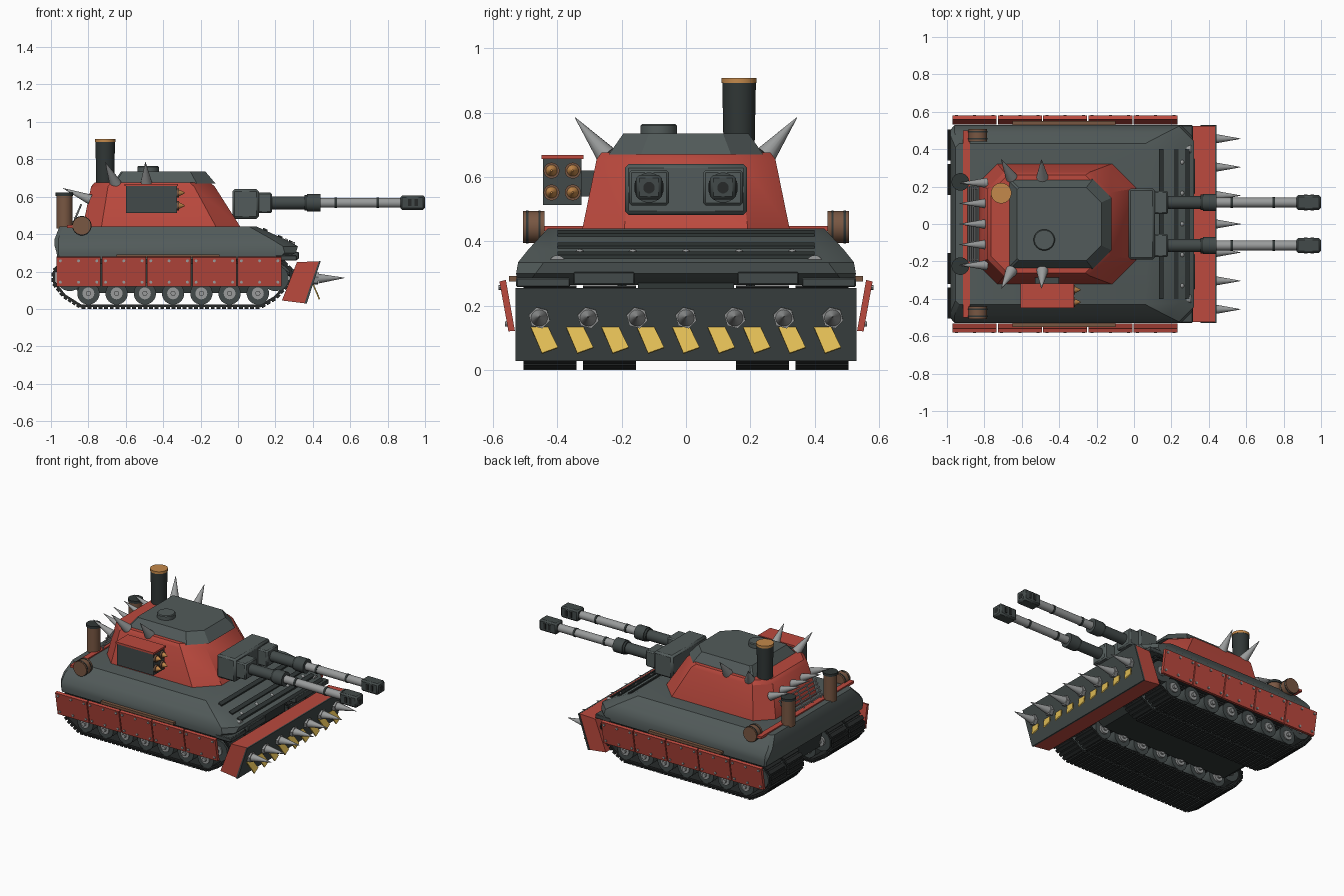
import bpy, bmesh, math
from mathutils import Vector

if "Cube" in bpy.data.objects:
    bpy.data.objects.remove(bpy.data.objects["Cube"])

COLORS = {
    "hull_grey": (0.085, 0.105, 0.103), "armour_red": (0.50, 0.067, 0.048),
    "plate_dark": (0.055, 0.068, 0.067), "track_black": (0.020, 0.023, 0.023),
    "stack_black": (0.030, 0.038, 0.037), "steel": (0.32, 0.33, 0.33),
    "rust_brown": (0.19, 0.095, 0.055), "copper": (0.55, 0.25, 0.07),
    "warning_yellow": (0.74, 0.50, 0.09),
}
MATS = {}
for key, col in COLORS.items():
    MATS[key] = bpy.data.materials.new(key)
    MATS[key].diffuse_color = (*col, 1)


class Part:
    """Collects solids into one named object."""
    def __init__(self, name, mat):
        self.name, self.mat, self.bm = name, mat, bmesh.new()

    def loft(self, rings):
        vs = [[self.bm.verts.new(p) for p in r] for r in rings]
        n = len(vs[0])
        for a, b in zip(vs, vs[1:]):
            for i in range(n):
                j = (i + 1) % n
                self.bm.faces.new((a[i], a[j], b[j], b[i]))
        self.bm.faces.new(vs[0][::-1])
        self.bm.faces.new(vs[-1])
        return self

    def box(self, lo, hi):
        def ring(z):
            return [(lo[0], lo[1], z), (hi[0], lo[1], z), (hi[0], hi[1], z), (lo[0], hi[1], z)]
        return self.loft([ring(lo[2]), ring(hi[2])])

    def prism(self, xz, y0, y1):
        return self.loft([[(x, y, z) for x, z in xz] for y in (y0, y1)])

    def rod(self, a, b, r1, r2=None, n=16):
        a, b = Vector(a), Vector(b)
        d = (b - a).normalized()
        u = d.orthogonal().normalized()
        v = d.cross(u)
        def ring(c, r):
            return [c + r * (math.cos(t) * u + math.sin(t) * v)
                    for t in (2 * math.pi * i / n for i in range(n))]
        return self.loft([ring(a, r1), ring(b, r1 if r2 is None else r2)])

    def ball(self, c, r):
        for v in bmesh.ops.create_uvsphere(self.bm, u_segments=12, v_segments=8, radius=r)["verts"]:
            v.co += Vector(c)
        return self

    def done(self, bevel=0):
        bmesh.ops.recalc_face_normals(self.bm, faces=self.bm.faces)
        me = bpy.data.meshes.new(self.name)
        self.bm.to_mesh(me)
        self.bm.free()
        me.materials.append(MATS[self.mat])
        me.polygons.foreach_set("use_smooth", [True] * len(me.polygons))
        me.set_sharp_from_angle(angle=math.radians(32))
        ob = bpy.data.objects.new(self.name, me)
        bpy.context.collection.objects.link(ob)
        if bevel:
            m = ob.modifiers.new("edge_bevel", "BEVEL")
            m.width, m.segments = bevel, 1
        return ob


def octagon(z, x0, x1, hy, cb, cf):
    """Plan outline with chamfered back (cb) and front (cf) corners."""
    half = [(x0, hy - cb), (x0 + cb, hy), (x1 - cf, hy), (x1, hy - cf)]
    return [(x, y, z) for x, y in half] + [(x, -y, z) for x, y in half[::-1]]


# Hull, belly and front fittings
Part("upper_hull", "hull_grey").loft([
    octagon(.265, -.965, .24, .525, .01, .03), octagon(.30, -.97, .31, .528, .01, .06),
    octagon(.335, -.98, .32, .522, .02, .08), octagon(.375, -.98, .245, .49, .02, .07),
    octagon(.44, -.955, .10, .43, .02, .04)]).done()
Part("belly", "stack_black").prism(
    [(-.9, .13), (-.84, .085), (.12, .085), (.25, .2), (.25, .3), (-.93, .3)], -.15, .15).done()
ridges = Part("glacis_ridges", "stack_black")
for x in (.145, .225, .285):
    z = .44 - .47 * (x - .1)
    ridges.prism([(x - .012, z - .01), (x - .012, z + .016), (x + .012, z + .005), (x + .012, z - .02)], -.4, .4)
ridges.done()
rivets = Part("glacis_rivets", "steel")
for y in (-.33, -.165, 0, .165, .33):
    rivets.ball((.255, y, .362), .014)
rivets.done()
lamps = Part("head_lamps", "steel")
fender = Part("front_fenders", "plate_dark")
for s in (-1, 1):
    lamps.rod((.25, s * .4, .332), (.305, s * .4, .332), .025)
    fender.box((.2, min(s * .36, s * .528), .258), (.315, max(s * .36, s * .528), .287))
    fender.box((.2, min(s * .16, s * .35), .265), (.325, max(s * .16, s * .35), .305))
lamps.done()
fender.done(.004)

# Four tracks: band and tread pads following one closed path
path = [Vector((x, 0, z)) for x, z in [
    (-.84, .013), (.12, .013), (.2, .06), (.285, .155), (.285, .205), (.24, .25),
    (-.93, .25), (-.985, .2), (-.985, .14), (-.93, .07)]]
mid = Vector((-.35, 0, .13))
band, pads = Part("track_bands", "track_black"), Part("track_pads", "track_black")
lanes = [(-.505, -.34), (-.32, -.155), (.155, .32), (.34, .505)]
for y0, y1 in lanes:
    for a, b in zip(path, path[1:] + path[:1]):
        d = (b - a).normalized()
        nrm = Vector((d.z, 0, -d.x))
        def slab(part, p, q, lo, hi, ya, yb):
            part.prism([(c.x, c.z) for c in (p + nrm * lo, q + nrm * lo, q + nrm * hi, p + nrm * hi)], ya, yb)
        slab(band, a - d * .004, b + d * .004, -.010, .004, y0 + .008, y1 - .008)
        count = max(1, round((b - a).length / .03))
        step = (b - a) / count
        for i in range(count):
            slab(pads, a + step * (i + .15), a + step * (i + .85), 0, .013, y0, y1)
band.done()
pads.done()

# Road wheels, idlers and hubs
wheels, hubs = Part("road_wheels", "plate_dark"), Part("wheel_hubs", "steel")
spots = [(-.80 + .151 * i, .083, .06) for i in range(7)] + [(-.9, .165, .07), (.2, .165, .07)]
for s in (-1, 1):
    for x, z, r in spots:
        for y0, y1 in ((.165, .31), (.35, .50)):
            wheels.rod((x, s * y0, z), (x, s * y1, z), r, n=20)
        hubs.rod((x, s * .15, z), (x, s * .508, z), .032)
        hubs.rod((x, s * .14, z), (x, s * .522, z), .014, n=8)
wheels.done()
hubs.done()

# Tilted side skirts with bolts and a strip above
skirt, bolts, strip = Part("side_skirts", "armour_red"), Part("skirt_bolts", "steel"), Part("skirt_strips", "rust_brown")
for s in (-1, 1):
    for i in range(5):
        x0 = -.97 + .242 * i
        x1 = x0 + .235
        skirt.loft([[(x, s * y, z) for y, z in ((.56, .28), (.58, .275), (.552, .12), (.532, .122))] for x in (x0, x1)])
        for x in (x0 + .02, (x0 + x1) / 2, x1 - .02):
            for z in (.143, .257):
                y = .552 + (z - .12) * .18
                bolts.rod((x, s * (y - .01), z), (x, s * (y + .006), z), .008, n=8)
    strip.box((-.65, min(s * .525, s * .55), .275), (-.10, max(s * .525, s * .55), .292))
skirt.done()
bolts.done()
strip.done()

# Dozer blade with spikes and warning stripes
Part("blade_body", "armour_red").prism([(.235, .045), (.315, .25), (.44, .255), (.355, .03)], -.525, .525).done()
Part("blade_face", "plate_dark").prism([(.355, .03), (.432, .255), (.442, .255), (.367, .028)], -.53, .53).done()
spikes, nuts = Part("blade_spikes", "steel"), Part("spike_nuts", "steel")
for i in range(-3, 4):
    y = i * .152
    nuts.rod((.39, y, .165), (.43, y, .162), .034, n=6)
    spikes.rod((.43, y, .162), (.57, y, .166), .026, .001)
spikes.done()
nuts.done()
stripes = Part("blade_stripes", "warning_yellow")
for i in range(-4, 5):
    c = i * .11
    quad = [(.398, c - .042, .13), (.398, c + .012, .13), (.425, c + .042, .068), (.432, c - .008, .05)]
    stripes.loft([quad, [(x + .007, y, z + .003) for x, y, z in quad]])
stripes.done()
arms = Part("blade_arms", "plate_dark")
for y in (-.4, -.2, .2, .4):
    arms.rod((.2, y, .25), (.32, y, .17), .022, n=10)
arms.done()

# Turret shell, roof and hatch
Part("turret_shell", "armour_red").loft([
    octagon(.44, -.83, .012, .322, .10, .13), octagon(.655, -.785, -.125, .278, .09, .11),
    octagon(.677, -.765, -.15, .262, .09, .11)]).done()
Part("turret_roof", "hull_grey").loft([
    octagon(.67, -.67, -.12, .24, .01, .1), octagon(.735, -.625, -.175, .195, .01, .08)]).done()
Part("roof_hatch", "hull_grey").rod((-.48, -.085, .73), (-.48, -.085, .765), .057, n=20).done(.005)
Part("exhaust_stack", "stack_black").rod((-.71, .165, .6), (-.71, .165, .895), .047, .053, 20).done()
Part("stack_rim", "copper").rod((-.71, .165, .892), (-.71, .165, .908), .055, n=20).done()
horns = Part("turret_spikes", "steel")
for s in (-1, 1):
    horns.rod((-.655, s * .25, .67), (-.71, s * .345, .785), .032, .001)
    horns.rod((-.49, s * .25, .67), (-.495, s * .345, .785), .032, .001)
for i in range(-2, 3):
    horns.rod((-.79, i * .11, .585), (-.935, i * .11, .645), .027, .001)
horns.done()

# Twin guns
Part("mantlet", "hull_grey").box((-.03, -.19, .482), (.112, .19, .64)).done(.012)
blocks, sleeves = Part("gun_blocks", "hull_grey"), Part("gun_sleeves", "plate_dark")
tubes, rings = Part("gun_tubes", "steel"), Part("gun_bands", "stack_black")
muzzles, slots = Part("muzzle_brakes", "plate_dark"), Part("muzzle_slots", "track_black")
for y in (-.115, .115):
    def along(part, x0, x1, r):
        part.rod((x0, y, .567), (x1, y, .567), r, n=20)
    blocks.box((.10, y - .062, .512), (.182, y + .062, .622))
    along(sleeves, .17, .38, .035)
    along(sleeves, .37, .44, .047)
    along(tubes, .43, .88, .026)
    for x in (.515, .74):
        along(rings, x, x + .014, .029)
    along(rings, .355, .372, .042)
    muzzles.box((.868, y - .04, .53), (.999, y + .04, .607))
    along(slots, .99, 1.0, .018)
    for x in (.91, .945):
        slots.box((x, y - .043, .55), (x + .018, y + .043, .588))
blocks.done(.008)
sleeves.done()
tubes.done()
rings.done()
muzzles.done(.01)
slots.done()

# Rocket pod
Part("rocket_pod", "plate_dark").box((-.60, -.445, .513), (-.325, -.325, .66)).done()
Part("pod_lid", "armour_red").box((-.607, -.449, .656), (-.32, -.318, .669)).done()
Part("pod_bracket", "plate_dark").box((-.53, -.33, .54), (-.40, -.26, .62)).done()
tips, collars = Part("rocket_tips", "copper"), Part("rocket_collars", "rust_brown")
for y in (-.418, -.352):
    for z in (.552, .62):
        collars.rod((-.34, y, z), (-.315, y, z), .025)
        tips.rod((-.315, y, z), (-.285, y, z), .018, .003, 12)
tips.done()
collars.done()

# Rear rail, drums, canisters and rack
Part("rear_rail", "armour_red").box((-.915, -.5, .432), (-.878, .5, .448)).done()
drums, hoops, caps = Part("fuel_drums", "rust_brown"), Part("drum_hoops", "stack_black"), Part("canister_caps", "stack_black")
for s in (-1, 1):
    drums.rod((-.835, s * .44, .445), (-.835, s * .507, .445), .05, n=20)
    for y in (.452, .49):
        hoops.rod((-.835, s * y, .445), (-.835, s * (y + .007), .445), .052, n=20)
    drums.rod((-.928, s * .225, .43), (-.928, s * .225, .61), .043, n=20)
    caps.rod((-.928, s * .225, .605), (-.928, s * .225, .622), .047, n=20)
drums.done()
hoops.done()
caps.done()
rack = Part("rear_rack", "steel")
for i in range(5):
    x, z = -.885 + .011 * i, .465 + .022 * i
    rack.rod((x, -.2, z), (x, .2, z), .005, n=8)
for y in (-.19, -.095, 0, .095, .19):
    rack.rod((-.888, y, .44), (-.838, y, .56), .005, n=8)
rack.done()

for m in bpy.data.materials:
    if m.users and not m.is_grease_pencil:
        m.use_nodes = True
        m.node_tree.nodes["Principled BSDF"].inputs["Base Color"].default_value = m.diffuse_color
